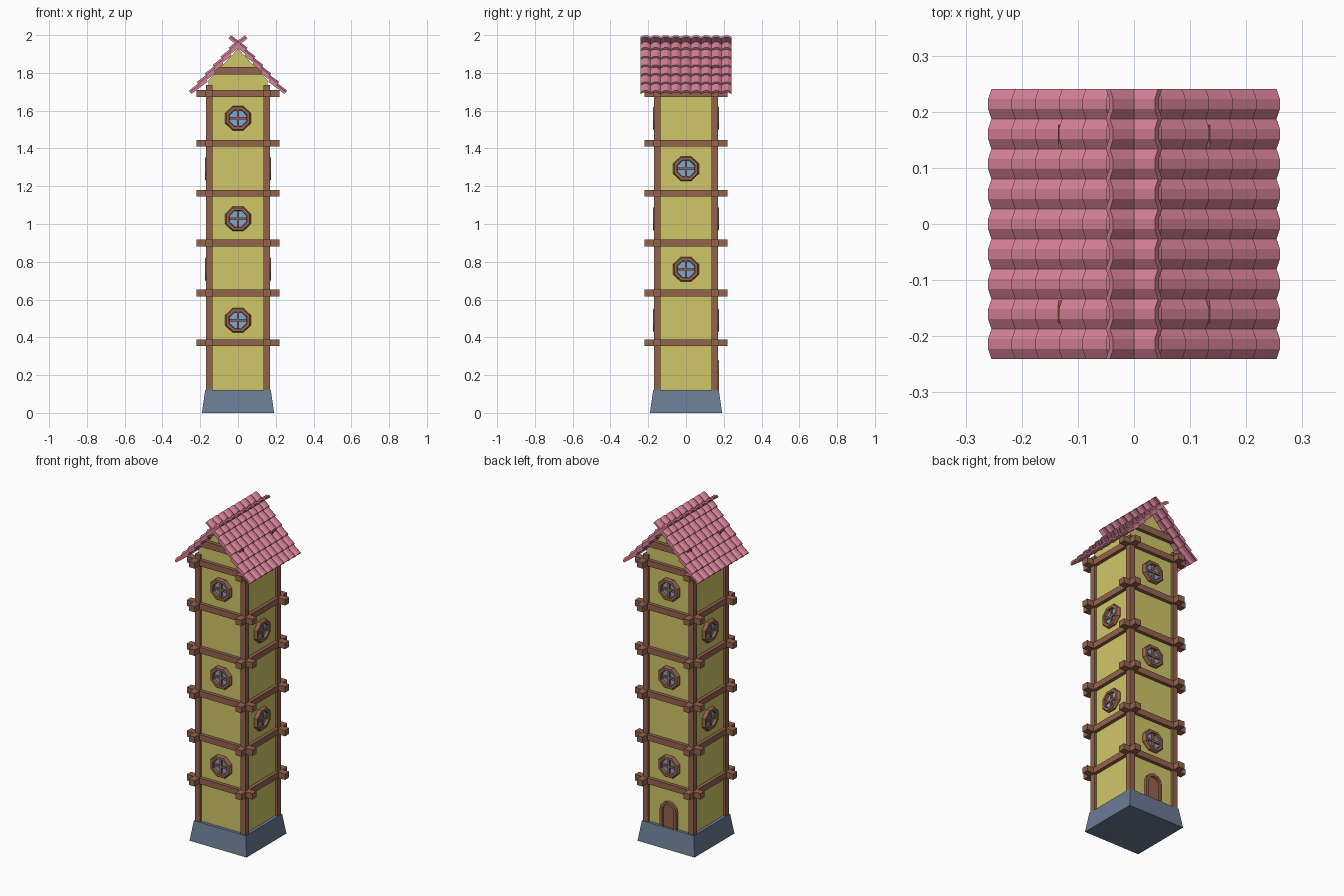
import bpy, bmesh, math
from mathutils import Matrix, Vector

if "Cube" in bpy.data.objects:
    bpy.data.objects.remove(bpy.data.objects["Cube"])


def material(name, rgb):
    m = bpy.data.materials.new(name)
    m.diffuse_color = (*rgb, 1)
    m.use_nodes = True
    m.node_tree.nodes["Principled BSDF"].inputs["Base Color"].default_value = m.diffuse_color
    return m


YELLOW = material("yellow plaster", (0.63, 0.57, 0.14))
WOOD = material("brown wood", (0.30, 0.127, 0.075))
SLATE = material("slate stone", (0.15, 0.20, 0.30))
PINK = material("pink tile", (0.67, 0.22, 0.31))
GLASS = material("blue glass", (0.21, 0.38, 0.69))


def loft(name, mat, rings, closed=True, caps=False, turn=0.0):
    """Skin successive point rings; turn rotates the part about the tower axis."""
    bm = bmesh.new()
    rot = Matrix.Rotation(turn, 3, 'Z')
    vs = [[bm.verts.new(rot @ Vector(p)) for p in r] for r in rings]
    n = len(vs[0])
    for a, b in zip(vs, vs[1:]):
        for i in range(n if closed else n - 1):
            j = (i + 1) % n
            bm.faces.new((a[i], a[j], b[j], b[i]))
    if caps:
        bm.faces.new(vs[0])
        bm.faces.new(vs[-1])
    bmesh.ops.recalc_face_normals(bm, faces=bm.faces)
    me = bpy.data.meshes.new(name)
    bm.to_mesh(me)
    bm.free()
    me.materials.append(mat)
    ob = bpy.data.objects.new(name, me)
    bpy.context.collection.objects.link(ob)
    return ob


def box(name, mat, c, s, turn=0.0):
    def ring(z):
        return [(c[0] + sx * s[0] / 2, c[1] + sy * s[1] / 2, z)
                for sx, sy in ((-1, -1), (1, -1), (1, 1), (-1, 1))]
    return loft(name, mat, [ring(c[2] - s[2] / 2), ring(c[2] + s[2] / 2)], caps=True, turn=turn)


def square(r, z):
    return [(-r, -r, z), (r, -r, z), (r, r, z), (-r, r, z)]


# Stone base and plaster walls with gables
loft("stone_base", SLATE, [square(0.191, 0), square(0.174, 0.12)], caps=True)
W = 0.155
gable = [(-W, 0.11), (W, 0.11), (W, 1.762), (0, 1.928), (-W, 1.762)]
loft("walls", YELLOW, [[(x, y, z) for x, z in gable] for y in (-W, W)], caps=True)

# Corner posts
for sx in (-1, 1):
    for sy in (-1, 1):
        box("corner_post", WOOD, (sx * 0.153, sy * 0.153, 0.925), (0.034, 0.034, 1.62))

# Crossing floor beams on all four sides, plus short gable beams
for i in range(6):
    for q in range(4):
        box("floor_beam", WOOD, (0, -0.156, 0.371 + i * 0.264), (0.44, 0.04, 0.036), q * math.pi / 2)
for q in (0, 2):
    box("gable_beam", WOOD, (0, -0.156, 1.812), (0.27, 0.04, 0.04), q * math.pi / 2)


# Octagonal windows
def octagon(r, y, z):
    k = r / math.cos(math.pi / 8)
    return [(k * math.cos(a), -y, z + 0.95 * k * math.sin(a))
            for a in [(i + 0.5) * math.pi / 4 for i in range(8)]]


def window(z, turn):
    steps = ((0.068, 0.150), (0.068, 0.166), (0.062, 0.175), (0.047, 0.175), (0.043, 0.152))
    loft("window_frame", WOOD, [octagon(r, y, z) for r, y in steps], turn=turn)
    loft("window_glass", GLASS, [octagon(0.045, 0.152, z), octagon(0.045, 0.159, z)], caps=True, turn=turn)
    box("window_bar", WOOD, (0, -0.161, z), (0.013, 0.014, 0.086), turn)
    box("window_bar", WOOD, (0, -0.161, z), (0.088, 0.014, 0.013), turn)


for z in (0.49, 1.027, 1.56):
    window(z, 0)
    window(z, math.pi)
for z in (0.76, 1.293):
    window(z, math.pi / 2)
    window(z, -math.pi / 2)


# Arched door on the back
def arch(r, y):
    top = 0.222
    pts = [(r * math.cos(i * math.pi / 6), -y, top + r * math.sin(i * math.pi / 6)) for i in range(7)]
    return [(r, -y, 0.118)] + pts + [(-r, -y, 0.118)]


loft("door_frame", WOOD, [arch(r, y) for r, y in
     ((0.056, 0.150), (0.056, 0.174), (0.039, 0.174), (0.039, 0.150))], closed=False, turn=math.pi)
loft("door_panel", WOOD, [arch(0.041, 0.150), arch(0.041, 0.161)], caps=True, turn=math.pi)

# Roof: overlapping courses of humped tiles, the top pair crossing at the ridge
ANG = math.radians(37)
LENGTH = 0.087 / math.cos(ANG)
TILE = 0.0535
HUMP = ((0, -0.010), (1 / 3, 0), (2 / 3, 0))
stations = [((i + f - 4.5) * TILE, h) for i in range(9) for f, h in HUMP] + [(4.5 * TILE, -0.010)]
for side in (-1, 1):
    for k in range(6):
        x0, z0 = 0.26 - 0.042 * k, 1.706 + 0.0455 * k

        def point(y, along, h):
            return (side * (x0 - along * math.cos(ANG) + h * math.sin(ANG)), y,
                    z0 + along * math.sin(ANG) + h * math.cos(ANG))
        rings = [[point(y, 0, h), point(y, LENGTH, h),
                  point(y, LENGTH, h - 0.012), point(y, 0, h - 0.012)] for y, h in stations]
        loft("roof_tile_course", PINK, rings, caps=True)
